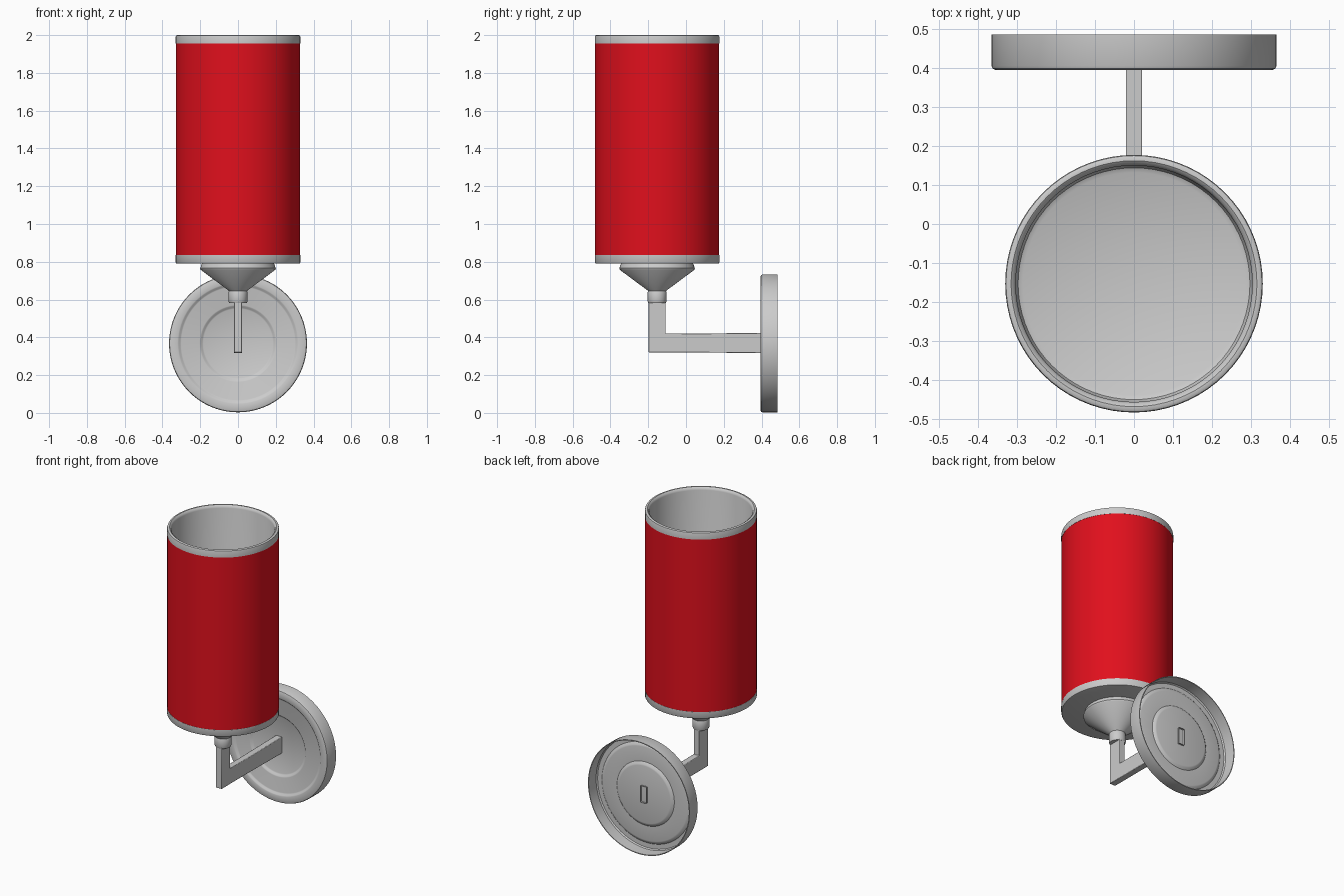
import bpy, bmesh, math
from mathutils import Matrix, Vector

if "Cube" in bpy.data.objects:
    bpy.data.objects.remove(bpy.data.objects["Cube"])

SHADE_Y = -0.153   # axis of the lamp shade
PLATE_Z = 0.368    # axis of the wall plate


def finish(name, bm, matrix=None):
    bmesh.ops.remove_doubles(bm, verts=bm.verts, dist=1e-5)
    bmesh.ops.recalc_face_normals(bm, faces=bm.faces)
    if matrix:
        bm.transform(matrix)
    me = bpy.data.meshes.new(name)
    bm.to_mesh(me)
    bm.free()
    ob = bpy.data.objects.new(name, me)
    bpy.context.collection.objects.link(ob)
    bpy.ops.object.select_all(action='DESELECT')
    ob.select_set(True)
    bpy.context.view_layer.objects.active = ob
    bpy.ops.object.shade_smooth_by_angle(angle=math.radians(35))
    return ob


def lathe(name, profile, matrix, closed=False, steps=72):
    """Revolve (radius, height) points around z."""
    bm = bmesh.new()
    vs = [bm.verts.new((r, 0, h)) for r, h in profile]
    pairs = list(zip(vs, vs[1:]))
    if closed:
        pairs.append((vs[-1], vs[0]))
    edges = [bm.edges.new(p) for p in pairs]
    bmesh.ops.spin(bm, geom=vs + edges, cent=(0, 0, 0), axis=(0, 0, 1),
                   angle=math.tau, steps=steps, use_merge=True)
    return finish(name, bm, matrix)


upright = Matrix.Translation((0, SHADE_Y, 0))

# Grey cup with rolled rims and an inner floor
lathe("shade_cup", [
    (0, 0.80), (0.285, 0.80), (0.297, 0.806), (0.303, 0.82), (0.303, 1.982),
    (0.307, 1.994), (0.315, 2.0), (0.323, 2.0), (0.328, 1.997), (0.33, 1.991),
    (0.33, 1.955), (0.322, 1.955), (0.322, 0.835), (0.33, 0.835),
    (0.33, 0.798), (0.327, 0.792), (0.321, 0.79), (0, 0.79)], upright)

# Red sleeve
red = bpy.data.materials.new("red_fabric")
red.diffuse_color = (0.75, 0.005, 0.012, 1)
red.use_nodes = True
red.node_tree.nodes["Principled BSDF"].inputs["Base Color"].default_value = red.diffuse_color
sleeve = lathe("shade_sleeve", [
    (0.321, 0.835), (0.329, 0.835), (0.329, 1.955), (0.321, 1.955)],
    upright, closed=True)
sleeve.data.materials.append(red)

# Conical holder and collar beneath the shade
lathe("shade_holder", [
    (0, 0.792), (0.190, 0.792), (0.193, 0.785), (0.200, 0.766),
    (0.197, 0.757), (0.050, 0.648), (0.046, 0.642), (0, 0.642)], upright)
lathe("collar", [
    (0, 0.648), (0.046, 0.648), (0.050, 0.640), (0.050, 0.590),
    (0.046, 0.581), (0, 0.581)], upright, steps=48)

# L-shaped flat arm whose hollow end pokes through the plate
bm = bmesh.new()
outline = [(-0.198, 0.32), (0.06, 0.32), (0.44, 0.316), (0.44, 0.424),
           (0.06, 0.42), (-0.108, 0.42), (-0.108, 0.59), (-0.198, 0.59)]
face = bm.faces.new([bm.verts.new((-0.021, y, z)) for y, z in outline])
ext = bmesh.ops.extrude_face_region(bm, geom=[face])
bmesh.ops.translate(bm, vec=(0.042, 0, 0),
                    verts=[g for g in ext["geom"] if isinstance(g, bmesh.types.BMVert)])
bmesh.ops.recalc_face_normals(bm, faces=bm.faces)
bm.normal_update()
end = [f for f in bm.faces if f.normal.dot(Vector((0, 1, 0))) > 0.9
       and f.calc_center_median().y > 0.4]
bmesh.ops.inset_region(bm, faces=end, thickness=0.009)
bmesh.ops.translate(bm, vec=(0, -0.06, 0), verts=end[0].verts)
arm = finish("arm", bm)
bev = arm.modifiers.new("soft_edges", 'BEVEL')
bev.width = 0.003
bev.segments = 2

# Stepped wall plate, a thin pressed shell open at the back
front = [(0, 0.420), (0.183, 0.420), (0.190, 0.417), (0.198, 0.409),
         (0.204, 0.407), (0.300, 0.407), (0.306, 0.405), (0.314, 0.397),
         (0.320, 0.395), (0.355, 0.395), (0.362, 0.398), (0.365, 0.405),
         (0.365, 0.485)]
back = [(0.360, 0.485), (0.360, 0.409), (0.354, 0.401), (0.323, 0.401),
        (0.309, 0.412), (0.301, 0.414), (0.206, 0.414), (0.192, 0.425),
        (0.184, 0.427), (0, 0.427)]
lathe("wall_plate", front + back,
      Matrix.Translation((0, 0, PLATE_Z)) @ Matrix.Rotation(-math.pi / 2, 4, 'X'),
      steps=80)
